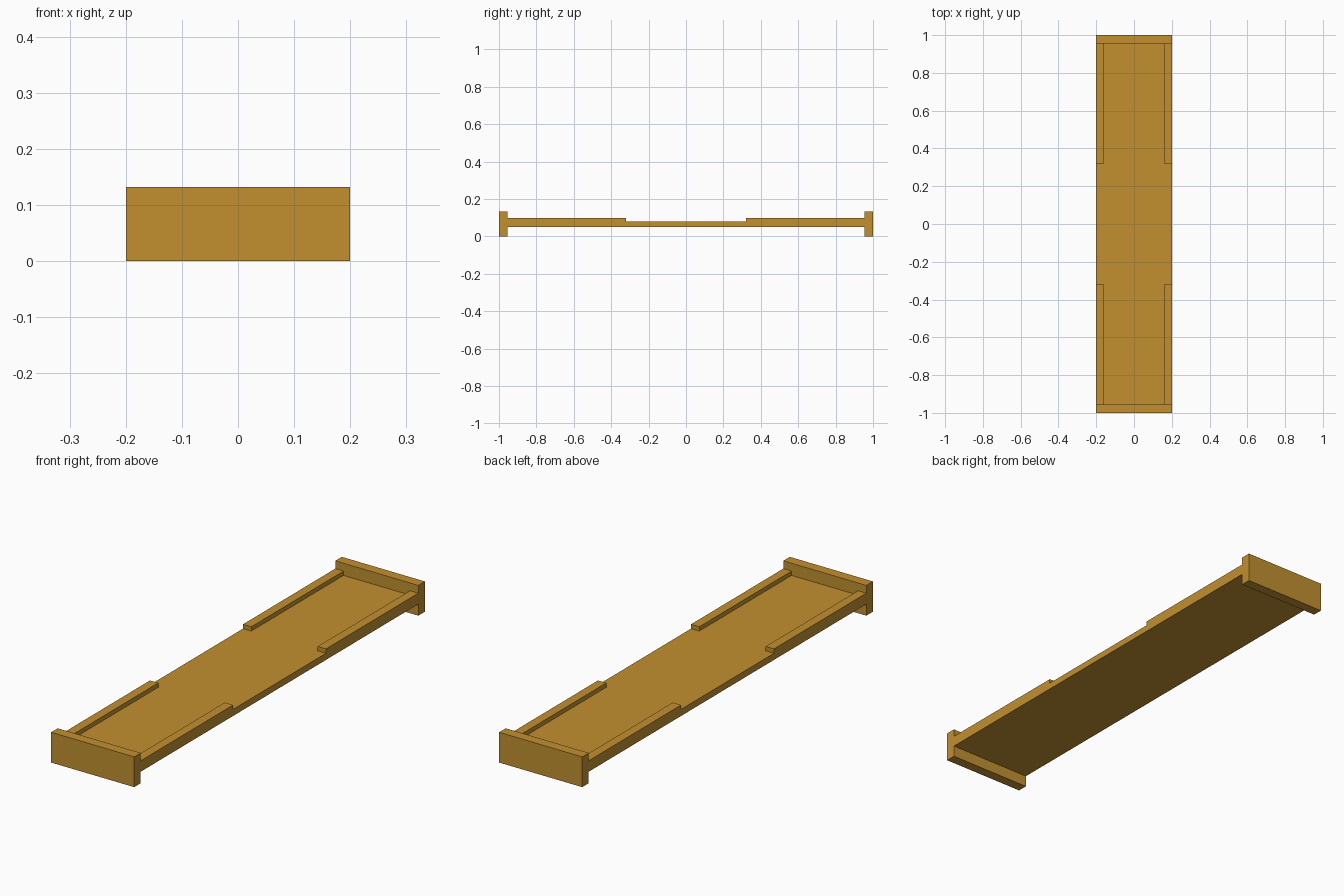
import bpy

if "Cube" in bpy.data.objects:
    bpy.data.objects.remove(bpy.data.objects["Cube"])

mat = bpy.data.materials.new("ochre")
mat.diffuse_color = (0.54, 0.28, 0.03, 1)
mat.use_nodes = True
mat.node_tree.nodes["Principled BSDF"].inputs["Base Color"].default_value = mat.diffuse_color


def box(name, x, y, z):
    """Box from (min, max) ranges on each axis."""
    size = [b - a for a, b in (x, y, z)]
    bpy.ops.mesh.primitive_cube_add(size=1, location=[(a + b) / 2 for a, b in (x, y, z)])
    ob = bpy.context.object
    ob.name = name
    ob.scale = size
    bpy.ops.object.transform_apply(location=True, rotation=False, scale=True)
    ob.data.materials.append(mat)
    return ob


def mirror(ob, x=False, y=False):
    mod = ob.modifiers.new("mirror", 'MIRROR')
    mod.use_axis = (x, y, False)
    mod.use_mirror_merge = False


W, END = 0.2, 0.955

# Flat deck between the end plates
box("deck", (-W, W), (-END, END), (0.05, 0.079))

# Upright plates at both ends, which carry the deck
end = box("end_plates", (-W, W), (END, 1.0), (0, 0.132))
mirror(end, y=True)

# Low edge rails on the outer thirds of each long side
rail = box("edge_rails", (0.16, W), (0.32, END), (0.079, 0.098))
mirror(rail, x=True, y=True)
